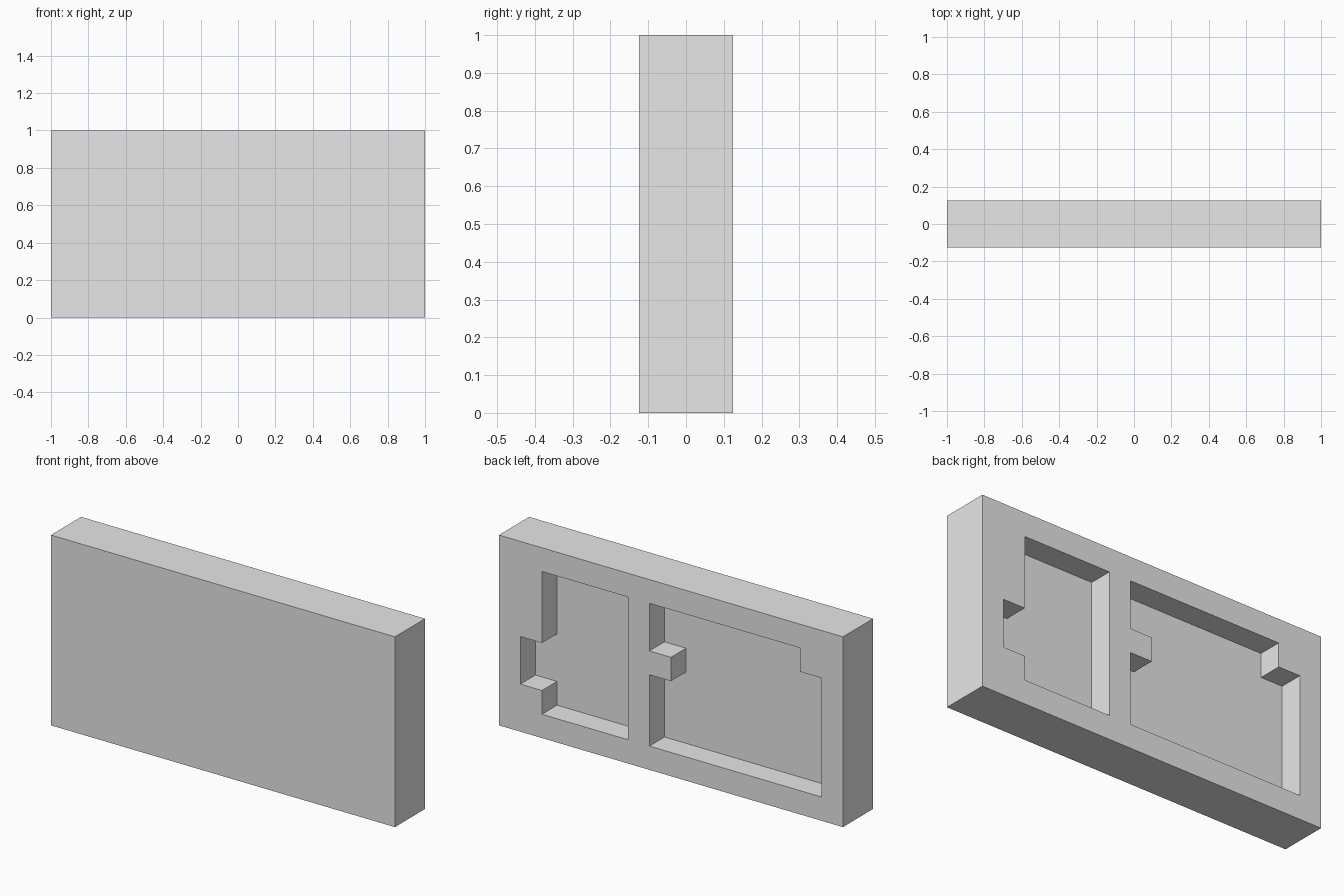
import bpy
import bmesh

cube = bpy.data.objects.get("Cube")
if cube:
    bpy.data.objects.remove(cube, do_unlink=True)

GRID = 0.125       # layout module of the panel
BACK = 0.125       # rear face
FLOOR = 0.0        # pocket floor

grey = bpy.data.materials.new("plain_grey")
grey.use_nodes = True
colour = (0.8, 0.8, 0.8, 1)
grey.diffuse_color = colour
grey.node_tree.nodes["Principled BSDF"].inputs["Base Color"].default_value = colour


def prism(name, outline, y0, y1):
    """Extrude an outline given in grid steps (from the left end, down from the top)."""
    bm = bmesh.new()
    face = bm.faces.new([bm.verts.new((1 - u * GRID, y0, 1 - v * GRID)) for u, v in outline])
    side = bmesh.ops.extrude_face_region(bm, geom=[face])["geom"]
    moved = [g for g in side if isinstance(g, bmesh.types.BMVert)]
    bmesh.ops.translate(bm, verts=moved, vec=(0, y1 - y0, 0))
    bmesh.ops.recalc_face_normals(bm, faces=bm.faces)
    mesh = bpy.data.meshes.new(name)
    bm.to_mesh(mesh)
    bm.free()
    mesh.materials.append(grey)
    obj = bpy.data.objects.new(name, mesh)
    bpy.context.collection.objects.link(obj)
    return obj


# Solid slab
panel = prism("panel", [(0, 0), (16, 0), (16, 8), (0, 8)], -BACK, BACK)

# Stepped pockets in the rear face
pockets = {
    "small_pocket_cutter": [(2, 1), (6, 1), (6, 7), (2, 7), (2, 6), (1, 6), (1, 4), (2, 4)],
    "large_pocket_cutter": [(7, 1), (14, 1), (14, 2), (15, 2), (15, 7), (7, 7),
                            (7, 4), (8, 4), (8, 3), (7, 3)],
}
for name, outline in pockets.items():
    cutter = prism(name, outline, FLOOR, BACK + 0.1)
    cutter.hide_render = True
    cutter.hide_viewport = True
    cutter.display_type = "WIRE"
    cut = panel.modifiers.new(name, "BOOLEAN")
    cut.operation = "DIFFERENCE"
    cut.solver = "EXACT"
    cut.object = cutter
